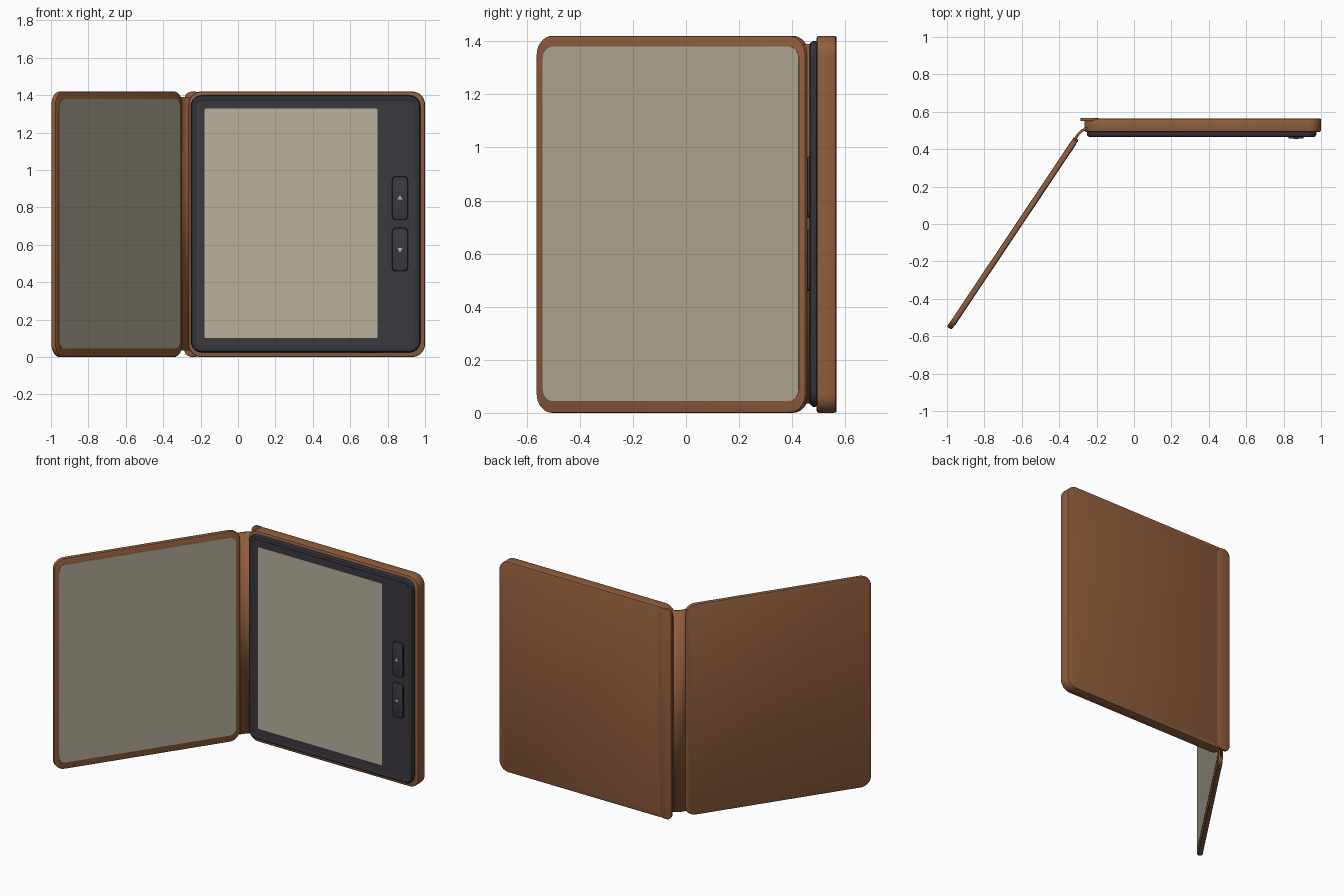
import bpy, bmesh, math
from mathutils import Matrix, Vector

cube = bpy.data.objects.get("Cube")
if cube:
    bpy.data.objects.remove(cube, do_unlink=True)


def material(name, r, g, b):
    """Flat material from 0-255 display colour, stored as linear values."""
    lin = [((c / 255 + 0.055) / 1.055) ** 2.4 for c in (r, g, b)] + [1]
    m = bpy.data.materials.new(name)
    m.use_nodes = True
    m.diffuse_color = lin
    m.node_tree.nodes["Principled BSDF"].inputs["Base Color"].default_value = lin
    return m


LEATHER = material("brown leather", 146, 94, 61)
LINING = material("grey beige lining", 178, 171, 152)
SCREEN = material("paper screen", 185, 177, 157)
BODY = material("charcoal body", 59, 57, 63)
RIM = material("blue grey rim", 50, 52, 58)
DARK = material("black port", 24, 24, 27)
ICON = material("light grey icon", 185, 185, 185)


def finish(name, bm, mat, matrix=Matrix()):
    bmesh.ops.recalc_face_normals(bm, faces=bm.faces[:])
    mesh = bpy.data.meshes.new(name)
    bm.to_mesh(mesh)
    bm.free()
    obj = bpy.data.objects.new(name, mesh)
    bpy.context.collection.objects.link(obj)
    mesh.materials.append(mat)
    obj.matrix_world = matrix
    bpy.ops.object.select_all(action='DESELECT')
    obj.select_set(True)
    bpy.context.view_layer.objects.active = obj
    bpy.ops.object.shade_smooth_by_angle(angle=math.radians(35))
    return obj


def slab(name, xs, zs, radius, rings, mat, matrix=Matrix(), steps=8):
    """Rounded rectangle lofted through (inset, y) rings and capped."""
    bm = bmesh.new()
    loops = []
    for inset, y in rings:
        r = max(radius - inset, 0.004)
        x0, x1 = xs[0] + inset + r, xs[1] - inset - r
        z0, z1 = zs[0] + inset + r, zs[1] - inset - r
        loop = []
        for q, (cx, cz) in enumerate([(x1, z1), (x0, z1), (x0, z0), (x1, z0)]):
            for s in range(steps + 1):
                a = math.pi / 2 * (q + s / steps)
                loop.append(bm.verts.new((cx + r * math.cos(a), y, cz + r * math.sin(a))))
        loops.append(loop)
    n = len(loops[0])
    for a, b in zip(loops, loops[1:]):
        for i in range(n):
            j = (i + 1) % n
            bm.faces.new((a[i], a[j], b[j], b[i]))
    bm.faces.new(loops[0])
    bm.faces.new(loops[-1])
    return finish(name, bm, mat, matrix)


def soft(back, front, bevel):
    """Ring list for a plate with bevelled edges."""
    return [(bevel, back), (bevel * 0.3, back - bevel * 0.3), (0, back - bevel),
            (0, front + bevel), (bevel * 0.3, front + bevel * 0.3), (bevel, front)]


# Case shell and the thin back flap beside the spine
slab("case_shell", (-0.265, 1), (0, 1.42), 0.07, soft(0.565, 0.492, 0.008), LEATHER)
slab("case_back_flap", (-0.287, -0.19), (0.001, 1.419), 0.04, soft(0.567, 0.55, 0.004), LEATHER)

# Open cover with its lining
swing = Matrix.Translation((-0.648, -0.05, 0)) @ Matrix.Rotation(math.radians(56.2), 4, 'Z')
slab("cover", (-0.61, 0.61), (0, 1.42), 0.07, soft(0.015, -0.015, 0.007), LEATHER, swing)
slab("cover_lining", (-0.578, 0.582), (0.045, 1.38), 0.045, [(0, -0.01), (0, -0.017)], LINING, swing)

# Curved flexible spine
bm = bmesh.new()
path = [(-0.235, 0.512), (-0.262, 0.508), (-0.282, 0.496), (-0.3, 0.477), (-0.325, 0.438)]
columns = [[bm.verts.new((x, y, z)) for z in (0.035, 1.39)] for x, y in path]
for a, b in zip(columns, columns[1:]):
    bm.faces.new((a[0], b[0], b[1], a[1]))
spine = finish("spine", bm, LEATHER)
thick = spine.modifiers.new("thickness", 'SOLIDIFY')
thick.thickness = 0.014
thick.offset = 0

# Reader body: raised rim sloping down to a recessed front
slab("reader_rim", (-0.252, 0.975), (0.025, 1.4), 0.06,
     [(0.012, 0.51), (0, 0.49), (0, 0.478), (0.005, 0.469), (0.014, 0.465),
      (0.02, 0.465), (0.034, 0.473)], RIM)
slab("reader_face", (-0.222, 0.945), (0.055, 1.37), 0.035, [(0, 0.476), (0, 0.471)], BODY)
slab("screen", (-0.178, 0.745), (0.102, 1.328), 0.004, [(0, 0.474), (0, 0.469)], SCREEN, steps=1)

# Page buttons, each with a dark gap and a triangle icon
for name, z0, z1, turn in (("upper", 0.735, 0.965, 90), ("lower", 0.46, 0.69, -90)):
    slab(name + "_button_gap", (0.82, 0.912), (z0 - 0.003, z1 + 0.003), 0.024,
         [(0, 0.474), (0, 0.47)], DARK)
    slab(name + "_button", (0.825, 0.907), (z0, z1), 0.022, soft(0.48, 0.456, 0.005), BODY)
    bm = bmesh.new()
    bmesh.ops.create_cone(bm, cap_ends=True, segments=3, radius1=0.016, radius2=0.016, depth=0.003)
    for v in bm.verts:
        v.co.z += 0
    tip = max(bm.verts, key=lambda v: v.co.y).co.copy()
    spin = math.radians(turn) - math.atan2(tip.y, tip.x)
    place = (Matrix.Translation((0.866, 0.4555, (z0 + z1) / 2))
             @ Matrix.Rotation(math.pi / 2, 4, 'X') @ Matrix.Rotation(spin, 4, 'Z'))
    finish(name + "_button_icon", bm, ICON, place)

# Port and small indicator holes on the lower edge
slab("charging_port", (0.65, 0.75), (0.023, 0.03), 0.003, [(0, 0.487), (0, 0.477)], DARK, steps=2)
for i in range(5):
    x = 0.5 + i * 0.025
    slab(f"indicator_{i + 1}", (x, x + 0.008), (0.023, 0.03), 0.003,
         [(0, 0.486), (0, 0.478)], ICON, steps=2)
